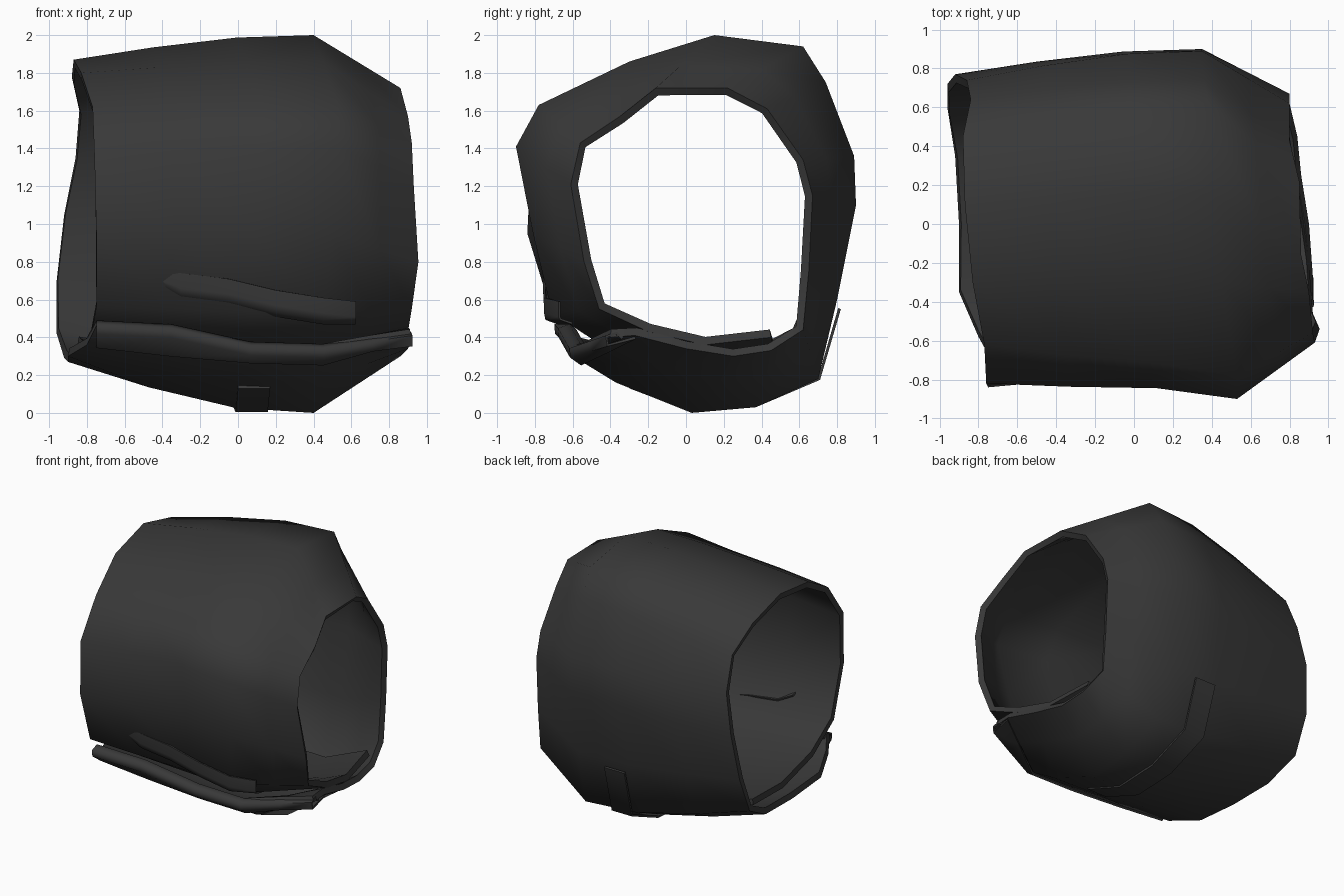
import bpy
import math

if "Cube" in bpy.data.objects:
    bpy.data.objects.remove(bpy.data.objects["Cube"])

mat = bpy.data.materials.new("dark_leather")
mat.diffuse_color = (0.04, 0.04, 0.04, 1)
mat.use_nodes = True
mat.node_tree.nodes["Principled BSDF"].inputs["Base Color"].default_value = mat.diffuse_color


def sheet(name, rows, thick, angle=60):
    """Loft equal-length rows of points into a sheet and thicken it inward."""
    n = len(rows[0])
    verts = [p for r in rows for p in r]
    faces = [(s*n + i, s*n + i + 1, (s+1)*n + i + 1, (s+1)*n + i)
             for s in range(len(rows) - 1) for i in range(n - 1)]
    me = bpy.data.meshes.new(name)
    me.from_pydata(verts, [], faces)
    me.materials.append(mat)
    ob = bpy.data.objects.new(name, me)
    bpy.context.collection.objects.link(ob)
    bpy.ops.object.select_all(action='DESELECT')
    ob.select_set(True)
    bpy.context.view_layer.objects.active = ob
    m = ob.modifiers.new("thickness", "SOLIDIFY")
    m.thickness = thick
    m.offset = -1
    bpy.ops.object.modifier_apply(modifier=m.name)
    bpy.ops.object.shade_smooth_by_angle(angle=math.radians(angle))
    return ob


def mix(a, b, t):
    return [tuple(u + (v - u)*t for u, v in zip(p, q)) for p, q in zip(a, b)]


# spiral cross-sections (y, z): lip, bottom, back, top, front, tucked end
left = [(-.67, .46), (-.58, .36), (-.35, .30), (0, .27), (.35, .29), (.6, .42), (.72, .7),
        (.77, 1.05), (.74, 1.35), (.64, 1.6), (.45, 1.78), (.1, 1.87), (-.3, 1.8),
        (-.62, 1.62), (-.82, 1.35), (-.84, .95), (-.72, .56), (-.42, .40), (0, .33), (.4, .36)]
shoulder = [(-.59, .335), (-.55, .27), (-.37, .16), (.03, 0), (.37, .03), (.7, .18), (.8, .6),
            (.9, 1.1), (.89, 1.36), (.74, 1.75), (.62, 1.94), (.15, 2), (-.3, 1.86),
            (-.78, 1.63), (-.9, 1.41), (-.81, .95), (-.71, .53), (-.45, .36), (.1, .2), (.5, .22)]
right = [(-.40, .40), (-.27, .41), (0, .34), (.25, .30), (.45, .33), (.62, .44), (.65, .75),
         (.67, 1.15), (.62, 1.34), (.43, 1.61), (.22, 1.72), (-.16, 1.72), (-.35, 1.57),
         (-.56, 1.43), (-.61, 1.21), (-.54, .8), (-.46, .55), (-.2, .43), (.1, .36), (.45, .40)]
# ragged end edges and shoulder line (x)
x_left = [-.75, -.8, -.9, -.9, -.92, -.96, -.96, -.92, -.86, -.84,
          -.88, -.87, -.83, -.77, -.76, -.75, -.75, -.78, -.82, -.85]
x_right = [.92, .92, .9, .86, .84, .8, .8, .8, .8, .8,
           .85, .86, .9, .92, .93, .955, .92, .9, .86, .8]
x_sh = [.45, .45, .42, .4, .4, .36, .35, .35, .35, .36,
        .38, .4, .45, .53, .53, .5, .45, .42, .4, .4]


def place(xs, prof):
    return [(x, y, z) for x, (y, z) in zip(xs, prof)]


L, S, R = place(x_left, left), place(x_sh, shoulder), place(x_right, right)
rows = [L]
for tx, tp in ((.33, .5), (.68, .9)):
    pos, shape = mix(L, S, tx), mix(L, S, tp)
    row = [(p[0], q[1], q[2]) for p, q in zip(pos, shape)]
    # front panel stays flatter than the shoulder corner
    rows.append([(x, y + (.07*tx if 13 <= i <= 15 else 0), z)
                 for i, (x, y, z) in enumerate(row)])
rows[1][0] = (rows[1][0][0], -.65, .44)
rows += [S, mix(S, R, .55), R]
sheet("wrapped_cuff", rows, .045)

# creased fold above the front seam, its top merging into the panel
fold = []
for x, z, d in ((-.43, .71, .01), (-.3, .66, .03), (-.05, .63, .03),
                (.2, .57, .03), (.45, .53, .03), (.62, .51, .01)):
    y = -.735 if x < .5 else -.66
    fold.append([(x, y + .06, z - d - .02), (x, y, z - d), (x, y - .005, z),
                 (x, y - .01 + .2*max(0, x - .3)*.1, z + .08)])
sheet("front_fold", fold, .012)

# rolled edge along the lower flap
lip = []
for r in rows:
    (x, y, z), (_, y1, z1) = r[0], r[1]
    lip.append([(x, y1, z1 - .005), (x, y - .01, z - .035), (x, y - .015, z),
                (x, y + .03, z + .015), (x, y + .06, z - .01)])
sheet("flap_lip", lip, .015, 80)

# loose strap end under the back
tab_path = [(-.3, .13), (.03, .004), (.37, .03), (.71, .175), (.82, .55)]
sheet("back_tab", [[(x - .05*i/4, y, z) for i, (y, z) in enumerate(tab_path)]
                   for x in (0, .17)], .015)
